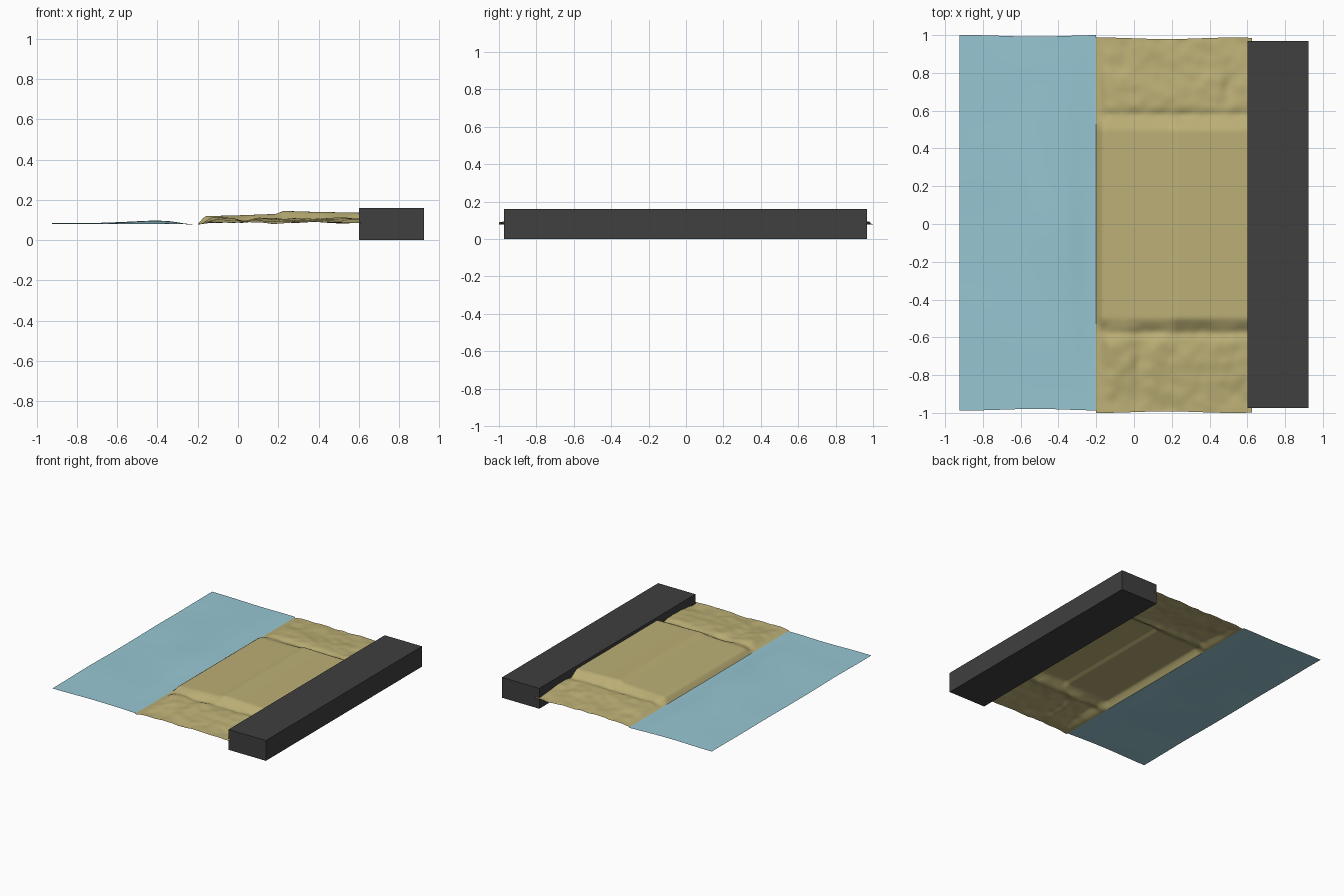
import bpy, bmesh, math
from mathutils import Vector, noise

if "Cube" in bpy.data.objects:
    bpy.data.objects.remove(bpy.data.objects["Cube"])


def step(a, b, t):
    t = max(0.0, min(1.0, (t - a) / (b - a)))
    return t * t * (3 - 2 * t)


def bump(x, y, cx, cy, rx, ry):
    return math.exp(-((x - cx) / rx) ** 2 - ((y - cy) / ry) ** 2)


def lerp(pts, t):
    for (a, za), (b, zb) in zip(pts, pts[1:]):
        if t <= b:
            return za + (zb - za) * max(0, t - a) / (b - a)
    return pts[-1][1]


def material(name, rgb):
    m = bpy.data.materials.new(name)
    m.diffuse_color = (*rgb, 1)
    m.use_nodes = True
    m.node_tree.nodes["Principled BSDF"].inputs["Base Color"].default_value = m.diffuse_color
    return m


def sheet(name, x0, x1, y0, y1, nx, ny, height, mat):
    """Open terrain sheet displaced by a height function."""
    bm = bmesh.new()
    rows = []
    for j in range(ny + 1):
        row = []
        for i in range(nx + 1):
            x = x0 + (x1 - x0) * i / nx
            y = y0 + (y1 - y0) * j / ny
            row.append(bm.verts.new((x, y, height(x, y))))
        rows.append(row)
    # slightly wavy long ends
    for row, s in ((rows[0], 1), (rows[-1], -1)):
        for v in row:
            v.co.y += s * 0.004 * (1 + math.sin(v.co.x * 9))
    for j in range(ny):
        for i in range(nx):
            bm.faces.new((rows[j][i], rows[j][i + 1], rows[j + 1][i + 1], rows[j + 1][i])).smooth = True
    me = bpy.data.meshes.new(name)
    bm.to_mesh(me)
    bm.free()
    ob = bpy.data.objects.new(name, me)
    bpy.context.collection.objects.link(ob)
    me.materials.append(mat)
    return ob


# Beach: stepped plateau in the middle, rough lower ground at both ends
PLATEAU = [(-0.2, 0.078), (-0.165, 0.119), (0.0, 0.123), (0.19, 0.130),
           (0.225, 0.145), (0.35, 0.141), (0.65, 0.135)]


def sand_height(x, y):
    a = abs(y)
    mid = lerp(PLATEAU, x)
    n = noise.noise(Vector((x * 7, y * 7, 3.1))) + 0.5 * noise.noise(Vector((x * 15, y * 15, 8)))
    end = 0.106 + 0.010 * n - 0.019 * step(0.68, 1.0, a)
    # shallow trenches and a low ridge across the end areas
    ridge_x = 0.03 if y < 0 else 0.5
    end -= 0.011 * bump(x, a, ridge_x, 0.74, 0.035, 0.14)
    end -= 0.010 * bump(0, a, 0, 0.58, 1, 0.025)
    end = 0.078 + (end - 0.078) * step(-0.2, -0.12, x)
    k = step(0.49, 0.57, a)
    return mid * (1 - k) + end * k


# Water: gently rolling with one long diagonal swell
def water_height(x, y):
    u, v = (x + 0.42) + (y - 0.05) * 0.35, y - 0.05
    swell = 0.017 * math.exp(-(u / 0.17) ** 2 - (v / 0.45) ** 2)
    ripple = 0.004 * noise.noise(Vector((x * 2.5, y * 2.5, 1.7)))
    fade = step(-0.2, -0.34, x) if x < -0.2 else 0.0
    return 0.078 + (0.004 + swell + ripple) * fade


def water_safe(x, y):
    fade = 1 - step(-0.36, -0.2, x)
    u, v = (x + 0.42) + (y - 0.05) * 0.2, y - 0.05
    swell = 0.016 * math.exp(-(u / 0.17) ** 2 - (v / 0.5) ** 2)
    ripple = 0.004 * noise.noise(Vector((x * 2.5, y * 2.5, 1.7)))
    return 0.078 + (0.004 + swell + ripple) * fade


sheet("water", -0.925, -0.2, -0.987, 1.0, 36, 90, water_safe, material("water", (0.31, 0.57, 0.65)))
sheet("sand", -0.2, 0.625, -1.0, 0.987, 60, 150, sand_height, material("sand", (0.50, 0.43, 0.18)))

# Road block along the back of the beach
bpy.ops.mesh.primitive_cube_add(size=1, location=(0.7625, -0.003, 0.08))
road = bpy.context.object
road.name = "road_block"
road.scale = (0.325, 1.942, 0.16)
road.data.materials.append(material("asphalt", (0.05, 0.05, 0.05)))
